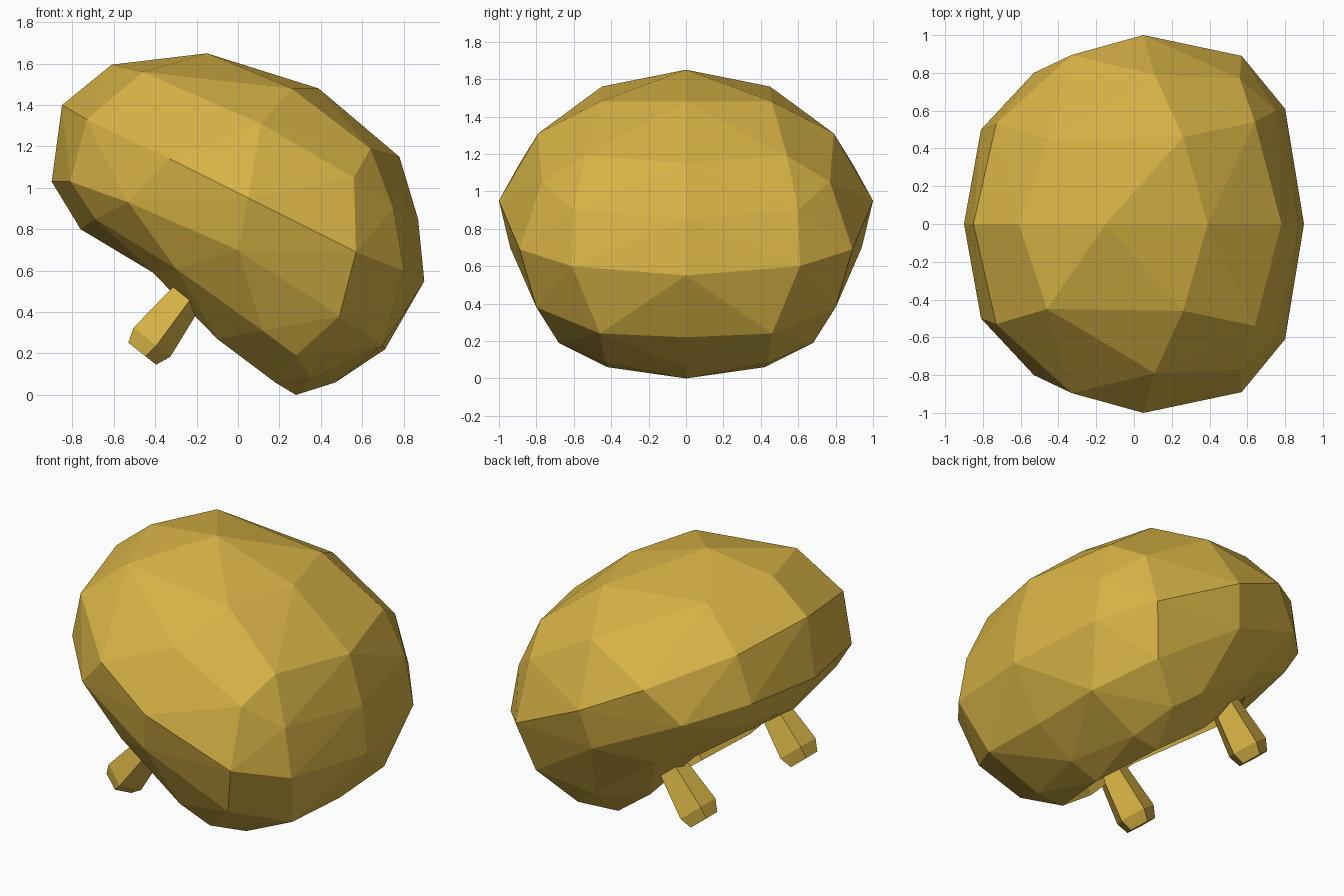
import bpy, bmesh
from mathutils import Vector, Matrix
from math import pi

if "Cube" in bpy.data.objects:
    bpy.data.objects.remove(bpy.data.objects["Cube"])

gold = bpy.data.materials.new("golden_yellow")
gold.diffuse_color = (0.68, 0.45, 0.06, 1)
gold.use_nodes = True
gold.node_tree.nodes["Principled BSDF"].inputs["Base Color"].default_value = gold.diffuse_color


def finish(bm, name):
    bmesh.ops.recalc_face_normals(bm, faces=bm.faces)
    me = bpy.data.meshes.new(name)
    bm.to_mesh(me)
    bm.free()
    me.materials.append(gold)
    ob = bpy.data.objects.new(name, me)
    bpy.context.collection.objects.link(ob)
    return ob


# Tilted dome: centre-line profile (x, z) and one side, mirrored in y
profile = [(-.9, 1.03), (-.85, 1.4), (-.61, 1.595), (-.15, 1.65), (.39, 1.48),
           (.78, 1.15), (.87, .85), (.9, .55), (.71, .22), (.47, .06)]
side = [(-.46, .45, 1.56), (.26, .46, 1.48), (.64, .54, 1.19), (.75, .6, .9),
        (.8, .61, .6), (.7, .46, .24), (.36, .43, .08), (-.73, .53, 1.33),
        (-.81, .5, 1.03), (.11, .79, 1.31), (.56, .77, 1.05), (-.33, .895, 1.14),
        (.57, .89, .69), (.05, 1, .95), (-.53, .8, .93), (0, .94, .7),
        (.49, .8, .38), (.28, .68, .19), (.12, .75, .31)]
# Rim of the underside, front to back
rim = [(-.76, 0, .8), (-.69, .52, .85), (-.3, .74, .61), (-.1, .5, .27),
       (.18, .42, .06), (.28, 0, 0)]

bm = bmesh.new()
rim_verts = {}
points = [(x, 0, z) for x, z in profile] + side
for group, is_rim in ((points, False), (rim, True)):
    for i, (x, y, z) in enumerate(group):
        for s in ((1, -1) if y else (1,)):
            v = bm.verts.new((x, y * s, z))
            if is_rim:
                rim_verts[v] = (i, s)
bmesh.ops.convex_hull(bm, input=bm.verts[:])
at = {key: v for v, key in rim_verts.items()}

# Open the underside and add the brow strips that turn in to the pegs
under = [f for f in bm.faces if all(v in rim_verts for v in f.verts)]
bmesh.ops.delete(bm, geom=under, context='FACES')
for s in (1, -1):
    inner = bm.verts.new((-.41, .5 * s, .59))
    brow = [at[0, 1], at[1, s], at[2, s], at[3, s]]
    for a, b in zip(brow, brow[1:]):
        bm.faces.new((a, b, inner))

# Hollow it with two steps inwards
centre = Vector((-.22, 0, .42))
inward = Vector((.66, 0, .75))
for scale, depth in ((.92, .32), (.6, .25)):
    edges = [e for e in bm.edges if e.is_boundary]
    new = bmesh.ops.extrude_edge_only(bm, edges=edges)["geom"]
    for v in new:
        if isinstance(v, bmesh.types.BMVert):
            v.co = centre + (v.co - centre) * scale + inward * depth
    centre = centre + inward * depth
bmesh.ops.holes_fill(bm, edges=[e for e in bm.edges if e.is_boundary], sides=0)
finish(bm, "dome_cap")

# Two stubby five-sided pegs below the dome, flared with a chamfered tip
root, tip = Vector((-.22, -.5, .52)), Vector((-.47, -.5, .205))
axis = tip - root
place = (Matrix.Translation(root + axis * .41)
         @ axis.to_track_quat('Z', 'Y').to_matrix().to_4x4()
         @ Matrix.Rotation(pi, 4, 'Z'))
for s, label in ((-1, "back"), (1, "front")):
    bm = bmesh.new()
    bmesh.ops.create_cone(bm, cap_ends=True, segments=5, radius1=.085,
                          radius2=.125, depth=axis.length * .82)
    end = [f for f in bm.faces if f.normal.z > .9]
    cap = bmesh.ops.inset_region(bm, faces=end, thickness=.03, depth=0)
    for v in end[0].verts:
        v.co.z += axis.length * .18
    bm.transform(Matrix.Diagonal((1, s, 1, 1)) @ place)
    finish(bm, label + "_peg")
